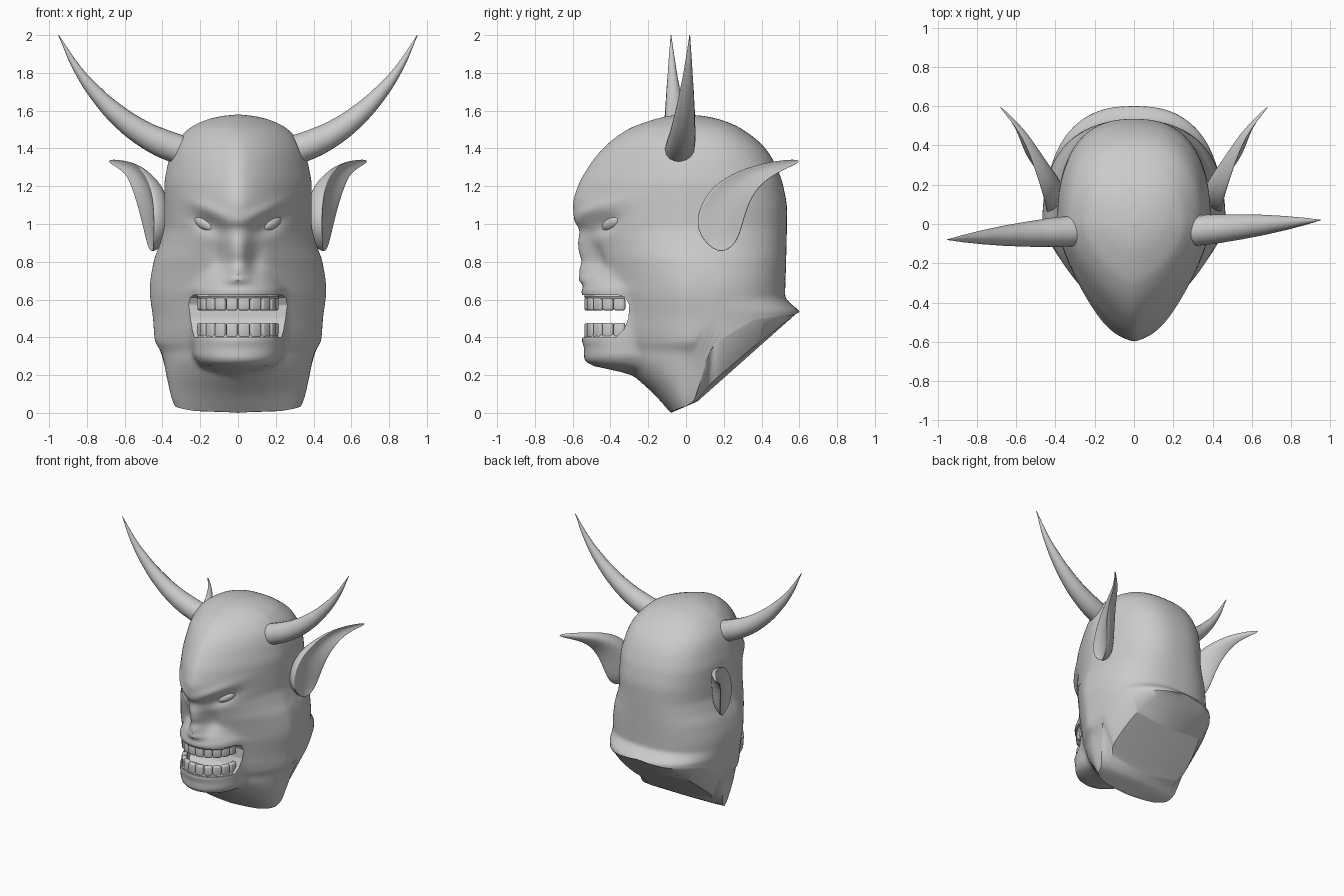
import bpy, bmesh, math
from mathutils import Vector, Matrix

if "Cube" in bpy.data.objects:
    bpy.data.objects.remove(bpy.data.objects["Cube"])


def lerp(table, t):
    for (a, va), (b, vb) in zip(table, table[1:]):
        if t <= b:
            return va + (vb - va) * max(0, (t - a) / (b - a))
    return table[-1][1]


def curve(table, t):
    """Smooth monotone interpolation of a profile."""
    n = len(table)
    if t <= table[0][0]:
        return table[0][1]
    k = next((i for i in range(n - 1) if t <= table[i + 1][0]), n - 2)
    sl = lambda i: (table[i + 1][1] - table[i][1]) / (table[i + 1][0] - table[i][0])

    def tan(i):
        if i == 0 or i == n - 1:
            return sl(min(i, n - 2))
        a, b = sl(i - 1), sl(i)
        return 2 * a * b / (a + b) if a * b > 0 else 0
    (a, va), (b, vb) = table[k], table[k + 1]
    h = b - a
    u = (t - a) / h
    return (va * (1 + 2 * u) * (1 - u) ** 2 + tan(k) * h * u * (1 - u) ** 2
            + vb * u * u * (3 - 2 * u) + tan(k + 1) * h * u * u * (u - 1))


def gauss(d, s):
    return math.exp(-(d / s) ** 2)


def make(name, bm):
    bmesh.ops.recalc_face_normals(bm, faces=bm.faces)
    me = bpy.data.meshes.new(name)
    bm.to_mesh(me)
    bm.free()
    ob = bpy.data.objects.new(name, me)
    bpy.context.collection.objects.link(ob)
    return ob


def smooth(ob, angle=40):
    bpy.ops.object.select_all(action='DESELECT')
    ob.select_set(True)
    bpy.context.view_layer.objects.active = ob
    for m in list(ob.modifiers):
        bpy.ops.object.modifier_apply(modifier=m.name)
    bpy.ops.object.shade_smooth_by_angle(angle=math.radians(angle))


def skin(bm, rings):
    for a, b in zip(rings, rings[1:]):
        n = len(a)
        for j in range(n):
            bm.faces.new((a[j], a[(j + 1) % n], b[(j + 1) % n], b[j]))


# head profiles, each as (height, value)
FRONT = [(0, .08), (.1, .17), (.2, .28), (.3, .38), (.45, .47), (.6, .48), (.75, .49), (.85, .51),
         (.95, .55), (1.02, .59), (1.1, .602), (1.2, .575), (1.3, .52), (1.4, .44), (1.5, .31),
         (1.55, .18), (1.572, .09), (1.58, 0)]
BACK = [(.54, .6), (.62, .525), (.8, .53), (1.07, .535), (1.2, .515), (1.3, .48), (1.4, .42),
        (1.5, .3), (1.55, .19), (1.572, .09), (1.58, 0)]
WIDTH = [(0, .31), (.06, .345), (.18, .375), (.32, .405), (.38, .44), (.5, .45), (.65, .467),
         (.8, .447), (.9, .412), (1, .39), (1.2, .39), (1.3, .375), (1.4, .345), (1.5, .265),
         (1.55, .17), (1.572, .08), (1.58, 0)]
POWER = [(0, 2), (.25, 1.6), (.4, 1.3), (.65, 1.35), (.9, 1.5), (1.1, 1.44), (1.3, 1.45), (1.5, 1.55)]
MUZZLE_W = [(.21, .03), (.25, .2), (.3, .235), (.4, .24), (.66, .235), (.75, .17), (.85, .03)]
MUZZLE_D = [(.22, .03), (.245, .2), (.28, .24), (.7, .24), (.78, .19), (.85, .03)]
NECK = [(0, 0), (75, .01), (90, .035), (97, .06), (103, .2), (109, .36), (120, .42), (133, .49), (180, .54)]


def head_point(deg, s):
    zb = lerp(NECK, abs(deg))
    z = zb + (1.58 - zb) * math.sin(s * math.pi / 2)
    sn, cs = math.sin(math.radians(deg)), math.cos(math.radians(deg))
    p = curve(POWER, z) if cs > 0 else 2.5
    depth = curve(FRONT if cs > 0 else BACK, z)
    w = curve(WIDTH, z)
    r = ((abs(sn) / w) ** p + (abs(cs) / depth) ** p) ** (-1 / p)
    if cs > 0 and .21 < z < .85:                      # rounded muzzle
        m, d, c = lerp(MUZZLE_W, z), lerp(MUZZLE_D, z), .3
        A, B, C = (sn / m) ** 2 + (cs / d) ** 2, -2 * c * cs / d ** 2, (c / d) ** 2 - 1
        disc = B * B - 4 * A * C
        if disc > 0:
            q = (-B + math.sqrt(disc)) / (2 * A)
            r = (r ** 20 + q ** 20) ** .05
    x, y = r * sn, -r * cs
    if cs > 0:                                        # facial features push along y
        ax = abs(x)
        u = (ax - .17) * .9 + (z - 1.0) * .43
        v = (z - 1.0) * .9 - (ax - .17) * .43
        y += .045 * gauss(u, .085) * gauss(v, .04)                    # eye socket
        y -= .022 * gauss(u, .12) * gauss(v - .075, .03)              # brow
        y -= .06 / (1 + (ax / .05) ** 6) * lerp([(.68, 0), (.71, .75), (.85, 1), (.9, .8), (.98, 0)], z)  # nose
        y += .02 * gauss(ax - .1, .035) * gauss(z - .82, .08)         # beside nose
        y += .03 * gauss(ax - .024, .013) * gauss(z - .725, .016)     # nostril
        y -= .014 * gauss(x, .22) * (gauss(z - .64, .02) + gauss(z - .385, .02))  # lips
    return x, y, z


NT, NS = 144, 150
bm = bmesh.new()
rings = [[bm.verts.new(head_point(-180 + 360 * j / NT, i / NS)) for j in range(NT)]
         for i in range(NS)]
skin(bm, rings)
pole = bm.verts.new((0, 0, 1.58))
for j in range(NT):
    bm.faces.new((rings[-1][j], rings[-1][(j + 1) % NT], pole))
inner = [v for ring in rings[1:] for v in ring]
for _ in range(2):
    bmesh.ops.smooth_vert(bm, verts=inner, factor=.5, use_axis_x=True, use_axis_y=True, use_axis_z=True)
# neck cap: broad flat slope whose sides turn up to the rim
rim = rings[0]
half = NT // 2
spine, mids = {half: rim[half], 0: rim[0]}, {half: rim[half], 0: rim[0], -half: rim[half]}
far = -.08
for j in range(half - 1, 0, -1):
    far = y = max(rim[j].co.y, far + .0005)
    z = .06 + .889 * (y - .06) if y > .06 else .06 * (y + .08) / .14
    spine[j] = bm.verts.new((0, y, z))
    for k in (j, -j):
        x = rim[k].co.x
        mids[k] = bm.verts.new((x * .78, y, z + .15 * max(0, rim[j].co.z - z)))
for j in range(half):
    for s in (1, -1):
        a, b = s * j, s * (j + 1)
        for quad in ((rim[a], rim[b], mids[b], mids[a]), (mids[a], mids[b], spine[j + 1], spine[j])):
            loop = list(dict.fromkeys(quad))
            if len(loop) > 2:
                bm.faces.new(loop)
head = make("head", bm)

# open mouth cut
bm = bmesh.new()
prof = [(-.8, .395), (-.37, .4), (-.33, .44), (-.305, .5), (-.3, .57), (-.32, .61), (-.36, .625), (-.8, .625)]
rows = [[bm.verts.new((x, y, z)) for y, z in prof] for x in (-.6, .6)]
skin(bm, rows)
for row in rows:
    bm.faces.new(row)
cutter = make("mouth_cutter", bm)
cutter.hide_render = True
mod = head.modifiers.new("mouth", 'BOOLEAN')
mod.object, mod.operation, mod.solver = cutter, 'DIFFERENCE', 'EXACT'
smooth(head)
bpy.data.objects.remove(cutter)


def arc(a, rx=.197, ry=.195):
    return rx * math.sin(a), -.325 - ry * math.cos(a)


# teeth and gums
for name, n, z, h, zg in (("upper", 10, .577, .07, .617), ("lower", 10, .437, .08, .4)):
    bm = bmesh.new()
    for k in range(n):
        a = math.radians(-82 + 164 * k / (n - 1))
        x, y = arc(a)
        mat = (Matrix.Translation((x, y, z)) @ Matrix.Rotation(a, 4, 'Z')
               @ Matrix.Diagonal((.06, .036, h, 1)))
        bmesh.ops.create_cube(bm, size=1, matrix=mat)
    bmesh.ops.bevel(bm, geom=bm.edges[:], offset=.012, segments=3, affect='EDGES', profile=.5)
    smooth(make(name + "_teeth", bm))
    bm = bmesh.new()
    rows = []
    for k in range(25):
        a = math.radians(-90 + 7.5 * k)
        rows.append([bm.verts.new((*arc(a, .195 + .024 * math.cos(b), .19 + .024 * math.cos(b)),
                                   zg + .02 * math.sin(b)))
                     for b in [i * math.pi / 4 for i in range(8)]])
    skin(bm, rows)
    bm.faces.new(rows[0])
    bm.faces.new(rows[-1])
    smooth(make(name + "_gum", bm))

EAR_F = [(.45, .15, .86), (.445, .06, .94), (.44, .05, 1.06), (.455, .13, 1.2), (.5, .27, 1.285),
         (.565, .45, 1.335), (.69, .6, 1.345)]
EAR_B = [(.465, .2, .85), (.485, .28, .9), (.52, .315, 1.05), (.55, .355, 1.15), (.575, .41, 1.22),
         (.605, .5, 1.28), (.69, .605, 1.325)]
HORN = [(.315, 1.395, .078), (.41, 1.432, .075), (.52, 1.49, .066), (.64, 1.58, .054), (.75, 1.69, .039),
        (.85, 1.82, .022), (.95, 2.0, .002)]
for side, label, tip_y in ((1, "right", .02), (-1, "left", -.08)):
    # eyes
    rot = Matrix.Rotation(side * math.radians(42), 4, 'Z') @ Matrix.Rotation(-side * math.radians(22), 4, 'Y')
    bm = bmesh.new()
    bmesh.ops.create_uvsphere(bm, u_segments=24, v_segments=14, radius=1,
                              matrix=Matrix.Translation((side * .172, -.392, 1.003)) @ rot
                              @ Matrix.Diagonal((.075, .035, .035, 1)))
    smooth(make(label + "_eye", bm))
    # ear blade: scooped outer face, bulging inner face that meets the head
    bm = bmesh.new()
    rows = []
    for i_sec, (f, b) in enumerate(zip(EAR_F, EAR_B)):
        f, b = Vector(f), Vector(b)
        wd = (b - f).length
        row = []
        for i in range(14):
            a = 2 * math.pi * i / 14
            u = (1 - math.cos(a)) / 2
            q = f.lerp(b, u)
            thick = .1 if math.sin(a) > 0 else .26
            q.x += thick * wd * math.sin(a) - .8 * wd * u * (1 - u)
            row.append(bm.verts.new((side * q.x, q.y, q.z)))
        rows.append(row)
    skin(bm, rows)
    bm.faces.new(rows[0])
    bm.faces.new(rows[-1])
    ear = make(label + "_ear", bm)
    ear.modifiers.new("round", 'SUBSURF').levels = 2
    smooth(ear, 60)
    # horn
    cu = bpy.data.curves.new(label + "_horn", 'CURVE')
    cu.dimensions, cu.bevel_depth, cu.bevel_resolution, cu.use_fill_caps = '3D', 1, 6, True
    sp = cu.splines.new('BEZIER')
    sp.bezier_points.add(len(HORN) - 1)
    for bp, (x, z, r) in zip(sp.bezier_points, HORN):
        k = (x - .3) / .65
        bp.co, bp.radius = (side * x, -.035 + (tip_y + .035) * k, z), r
        bp.handle_left_type = bp.handle_right_type = 'AUTO'
    bpy.context.collection.objects.link(bpy.data.objects.new(label + "_horn", cu))
